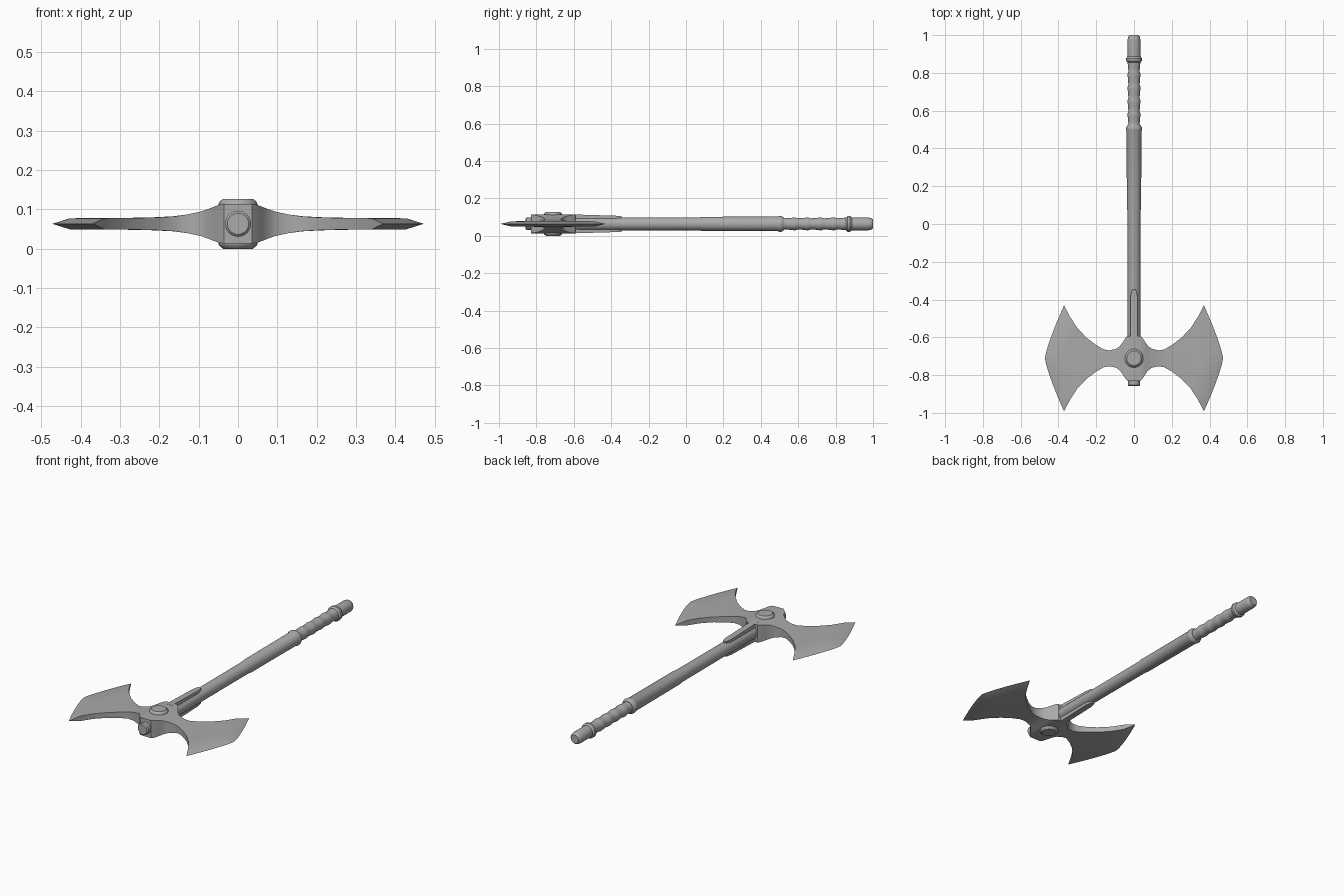
import bpy, bmesh, math
from mathutils import Matrix

if "Cube" in bpy.data.objects:
    bpy.data.objects.remove(bpy.data.objects["Cube"])

ZC = 0.0635      # height of the centre plane
HEAD_Y = -0.711  # centre of the axe head

grey = bpy.data.materials.new("steel_grey")
grey.use_nodes = True
colour = (0.4, 0.4, 0.4, 1)
grey.diffuse_color = colour
grey.node_tree.nodes["Principled BSDF"].inputs["Base Color"].default_value = colour


def finish(name, bm, angle=35):
    bmesh.ops.remove_doubles(bm, verts=bm.verts, dist=0.0001)
    bmesh.ops.recalc_face_normals(bm, faces=bm.faces)
    mesh = bpy.data.meshes.new(name)
    bm.to_mesh(mesh)
    bm.free()
    mesh.materials.append(grey)
    obj = bpy.data.objects.new(name, mesh)
    bpy.context.collection.objects.link(obj)
    bpy.ops.object.select_all(action="DESELECT")
    obj.select_set(True)
    bpy.context.view_layer.objects.active = obj
    bpy.ops.object.shade_smooth_by_angle(angle=math.radians(angle))
    return obj


def lathe(name, profile, matrix, sides=32):
    """Turn (radius, height) pairs about the local z axis, then place."""
    bm = bmesh.new()
    verts = [bm.verts.new((r, 0, h)) for r, h in profile]
    edges = [bm.edges.new(p) for p in zip(verts, verts[1:])]
    bmesh.ops.spin(bm, geom=verts + edges, cent=(0, 0, 0), axis=(0, 0, 1),
                   angle=math.tau, steps=sides, use_duplicate=False)
    bmesh.ops.remove_doubles(bm, verts=bm.verts, dist=0.0001)
    bm.transform(matrix)
    return finish(name, bm)


along_y = Matrix.Translation((0, 0, ZC)) @ Matrix.Rotation(-math.pi / 2, 4, "X")

# Shaft, swelling slightly toward the grip
lathe("shaft", [(0, -0.65), (0.034, -0.65), (0.035, 0.07), (0.038, 0.09),
                (0.039, 0.49), (0.043, 0.5), (0.043, 0.51), (0.033, 0.525),
                (0, 0.525)], along_y)

# Grip made of swelling segments
grip = [(0, 0.51)]
for i in range(5):
    y = 0.515 + i * 0.07
    grip += [(0.034, y), (0.030, y + 0.012), (0.031, y + 0.035), (0.034, y + 0.06)]
lathe("grip", grip + [(0.034, 0.865), (0, 0.865)], along_y)

# Pommel with collar and rounded end
lathe("pommel", [(0, 0.855), (0.034, 0.855), (0.042, 0.864), (0.042, 0.877),
                 (0.034, 0.888), (0.034, 0.975), (0.031, 0.991),
                 (0.024, 1.0), (0, 1.0)], along_y)

# Nub closing the front of the head
lathe("front_nub", [(0, -0.858), (0.027, -0.858), (0.033, -0.852),
                    (0.033, -0.82), (0, -0.82)], along_y)

# Round rivet through the head, domed above and below
half = [(0.049, 0.052), (0.047, 0.056), (0.038, 0.0635), (0, 0.0635)]
rivet = [(r, -h) for r, h in reversed(half)] + half
lathe("rivet", rivet, Matrix.Translation((0, HEAD_Y, ZC)))

# Double head: sections of (edge x, half width, middle bulge, half thickness)
sections = [
    (0, 0.119, 0, 0.050), (0.035, 0.119, 0, 0.050), (0.046, 0.107, 0, 0.049),
    (0.06, 0.085, 0, 0.044), (0.075, 0.064, 0, 0.038), (0.095, 0.050, 0, 0.031),
    (0.13, 0.042, 0, 0.0235), (0.16, 0.047, 0.005, 0.019),
    (0.20, 0.070, 0.015, 0.0165), (0.25, 0.108, 0.035, 0.015),
    (0.30, 0.160, 0.065, 0.0145), (0.34, 0.222, 0.088, 0.014),
    (0.37, 0.281, 0.102, 0)]
rows = [i / 8 for i in range(-8, 9)]
bm = bmesh.new()
rings = []
for x, w, bulge, h in sections:
    top = [(x + bulge * (1 - abs(v) ** 1.25), HEAD_Y + v * w, ZC + h) for v in rows]
    bottom = [(a, b, ZC - h) for a, b, c in reversed(top)]
    rings.append([bm.verts.new(p) for p in top + bottom])
for a, b in zip(rings, rings[1:]):
    for i in range(len(a)):
        j = (i + 1) % len(a)
        bm.faces.new((a[i], a[j], b[j], b[i]))
head = finish("double_blade_head", bm, 30)
mirror = head.modifiers.new("Mirror", "MIRROR")
mirror.use_clip = True

# Langets: pointed strips running from the head along the shaft
for name, side in (("upper_langet", 1), ("lower_langet", -1)):
    bm = bmesh.new()
    outline = [(-0.019, -0.62), (0.019, -0.62), (0.019, -0.38),
               (0.011, -0.345), (-0.011, -0.345), (-0.019, -0.38)]
    face = bm.faces.new([bm.verts.new((x, y, ZC + side * 0.02)) for x, y in outline])
    ext = bmesh.ops.extrude_face_region(bm, geom=[face])["geom"]
    for v in ext:
        if isinstance(v, bmesh.types.BMVert):
            # the strip thins toward its free end
            v.co.z = ZC + side * (0.051 - 0.03 * (v.co.y + 0.62))
            v.co.x *= 0.92
    finish(name, bm)
